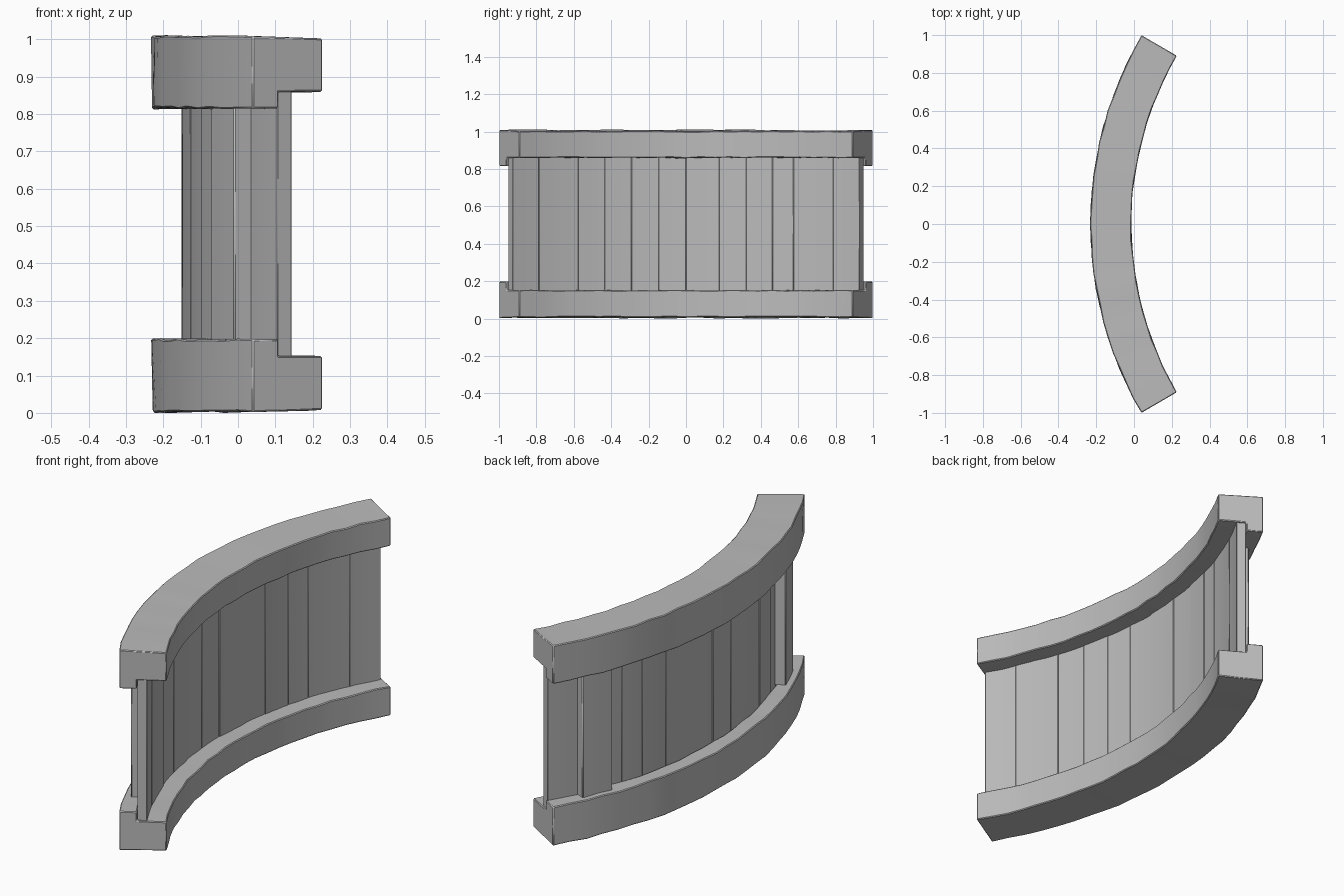
import bpy, bmesh, math, random
from mathutils import Vector

random.seed(4)
if "Cube" in bpy.data.objects:
    bpy.data.objects.remove(bpy.data.objects["Cube"], do_unlink=True)

CENTRE_X = 1.757          # centre of the curved plan
END = 30.2                # half sweep in degrees
OUTER, INNER = 1.987, 1.771
PANEL_OUT, PANEL_IN = 1.907, 1.862
HEIGHT = 1.01

grey = bpy.data.materials.new("weathered_grey")
grey.use_nodes = True
colour = (0.5, 0.5, 0.5, 1)
grey.diffuse_color = colour
grey.node_tree.nodes["Principled BSDF"].inputs["Base Color"].default_value = colour


def place(radius, degrees, z):
    a = math.radians(degrees)
    return Vector((CENTRE_X - radius * math.cos(a), radius * math.sin(a), z))


def sweep(name, profile, start, stop, steps, bevel=0.004, wear=0.0):
    """Sweep a (radius, z) profile around the arc and cap both ends."""
    bm = bmesh.new()
    rings = []
    for i in range(steps + 1):
        angle = start + (stop - start) * i / steps
        amount = wear if 0 < i < steps else 0
        rings.append([bm.verts.new(place(r + random.uniform(-amount, amount), angle,
                                         z + random.uniform(-amount, amount)))
                      for r, z in profile])
    count = len(profile)
    for a, b in zip(rings, rings[1:]):
        for j in range(count):
            k = (j + 1) % count
            bm.faces.new((a[j], a[k], b[k], b[j]))
    bm.faces.new(rings[0])
    bm.faces.new(rings[-1])
    bmesh.ops.recalc_face_normals(bm, faces=bm.faces)
    mesh = bpy.data.meshes.new(name)
    bm.to_mesh(mesh)
    bm.free()
    mesh.materials.append(grey)
    obj = bpy.data.objects.new(name, mesh)
    bpy.context.collection.objects.link(obj)
    if bevel:
        mod = obj.modifiers.new("worn_edges", "BEVEL")
        mod.width = bevel
        mod.segments = 1
        mod.limit_method = "ANGLE"
        mod.angle_limit = math.radians(40)
    bpy.ops.object.select_all(action="DESELECT")
    obj.select_set(True)
    bpy.context.view_layer.objects.active = obj
    bpy.ops.object.shade_smooth_by_angle(angle=math.radians(35))
    return obj


def box(r0, r1, z0, z1):
    return [(r0, z0), (r1, z0), (r1, z1), (r0, z1)]


# Rails: stepped section with a taller lip on the convex side
rail = [(INNER, 0.008), (OUTER, 0.002), (OUTER, 0.197), (PANEL_OUT, 0.197),
        (PANEL_OUT, 0.152), (INNER, 0.152)]
sweep("bottom_rail", rail, -END, END, 24, wear=0.003)
sweep("top_rail", [(r, HEIGHT - z * 0.99) for r, z in rail], -END, END, 24, wear=0.003)

# Panel of upright planks, each set at a slightly different depth
edges = [-29.9, -25, -18, -13.5, -9, -4.5, 0, 5.5, 10, 14.4, 18, 25, 29.9]
for i, (a, b) in enumerate(zip(edges, edges[1:])):
    shift = random.uniform(-0.003, 0.001)
    sweep(f"plank_{i + 1}", box(PANEL_IN + shift, PANEL_OUT + shift, 0.14, 0.88),
          a, b, 3, bevel=0.002, wear=0.001)

# Posts on the convex side, standing between the rail lips
for side, name in ((1, "back_post"), (-1, "front_post")):
    sweep(name, box(PANEL_OUT - 0.01, 1.955, 0.19, 0.825), side * 20.6, side * 25.3, 3)
